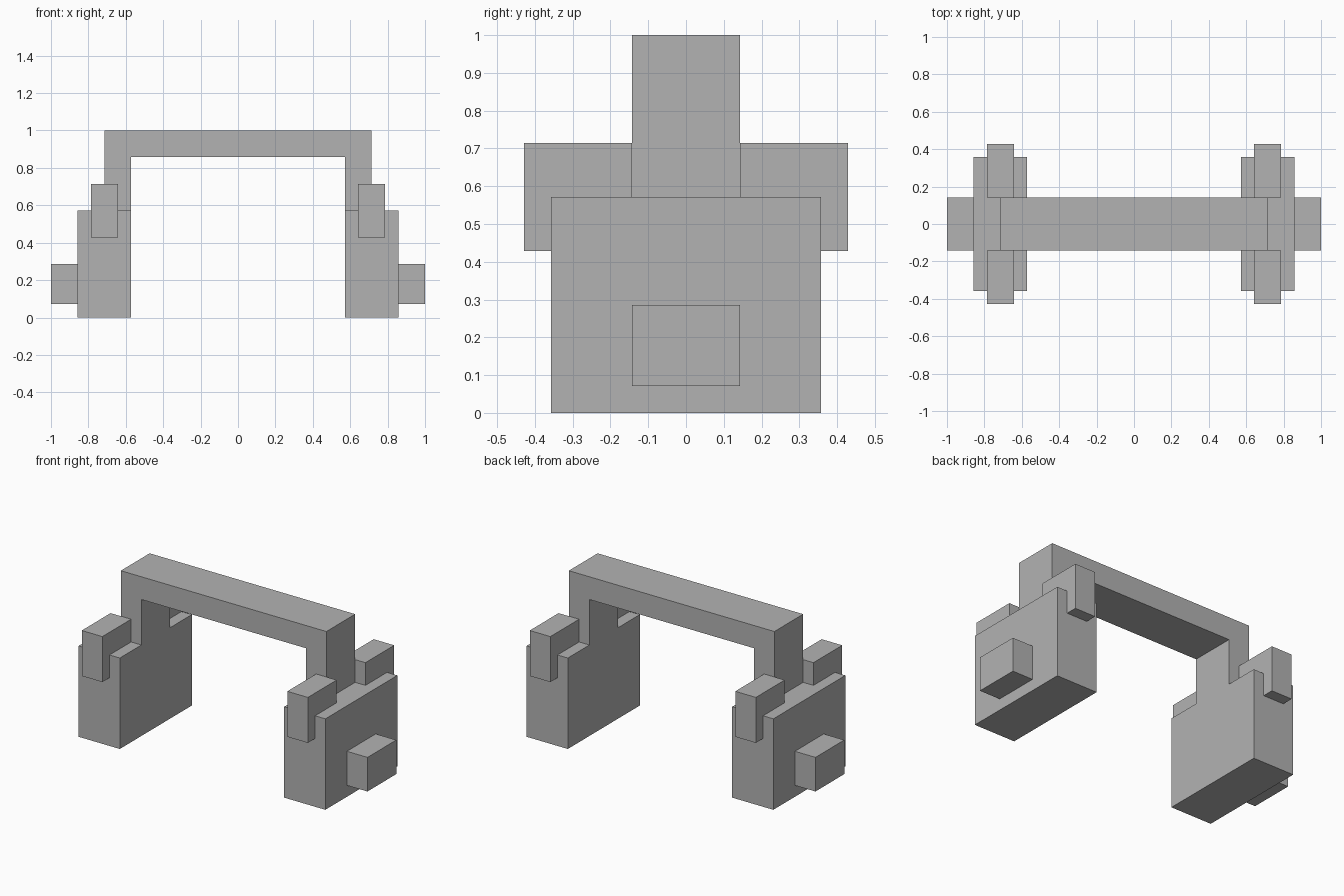
import bpy
import bmesh

U = 1 / 14  # grid unit: the model is 28 units wide

cube = bpy.data.objects.get("Cube")
if cube:
    bpy.data.objects.remove(cube, do_unlink=True)

grey = bpy.data.materials.new("plain grey")
grey.use_nodes = True
colour = (0.45, 0.45, 0.45, 1)
grey.diffuse_color = colour
grey.node_tree.nodes["Principled BSDF"].inputs["Base Color"].default_value = colour


def add_object(name, bm):
    bmesh.ops.recalc_face_normals(bm, faces=bm.faces)
    mesh = bpy.data.meshes.new(name)
    bm.to_mesh(mesh)
    bm.free()
    mesh.materials.append(grey)
    obj = bpy.data.objects.new(name, mesh)
    bpy.context.collection.objects.link(obj)
    return obj


def box(name, x, y, z):
    """Box spanning the given (min, max) ranges in grid units."""
    bm = bmesh.new()
    bmesh.ops.create_cube(bm, size=1)
    spans = (x, y, z)
    for v in bm.verts:
        v.co = [U * ((a + b) / 2 + c * (b - a)) for c, (a, b) in zip(v.co, spans)]
    return add_object(name, bm)


def mirrored_range(side, low, high):
    return tuple(sorted((side * low, side * high)))


# Headband: one arch profile extruded front to back
half = [(10, 8), (10, 14)]
inner = [(8, 12), (8, 8)]
outline = half + [(-x, z) for x, z in half[::-1]]
outline += [(-x, z) for x, z in inner[::-1]] + inner
bm = bmesh.new()
face = bm.faces.new([bm.verts.new((x * U, -2 * U, z * U)) for x, z in outline])
extruded = bmesh.ops.extrude_face_region(bm, geom=[face])["geom"]
moved = [v for v in extruded if isinstance(v, bmesh.types.BMVert)]
bmesh.ops.translate(bm, verts=moved, vec=(0, 4 * U, 0))
add_object("headband", bm)

# Ear cups with their outer knobs and the front and back clips
for side, side_name in ((1, "left"), (-1, "right")):
    box(side_name + "_ear_cup", mirrored_range(side, 8, 12), (-5, 5), (0, 8))
    box(side_name + "_knob", mirrored_range(side, 12, 14), (-2, 2), (1, 4))
    for end, end_name in ((-1, "front"), (1, "back")):
        box(f"{side_name}_{end_name}_clip", mirrored_range(side, 9, 11),
            mirrored_range(end, 2, 6), (6, 10))
